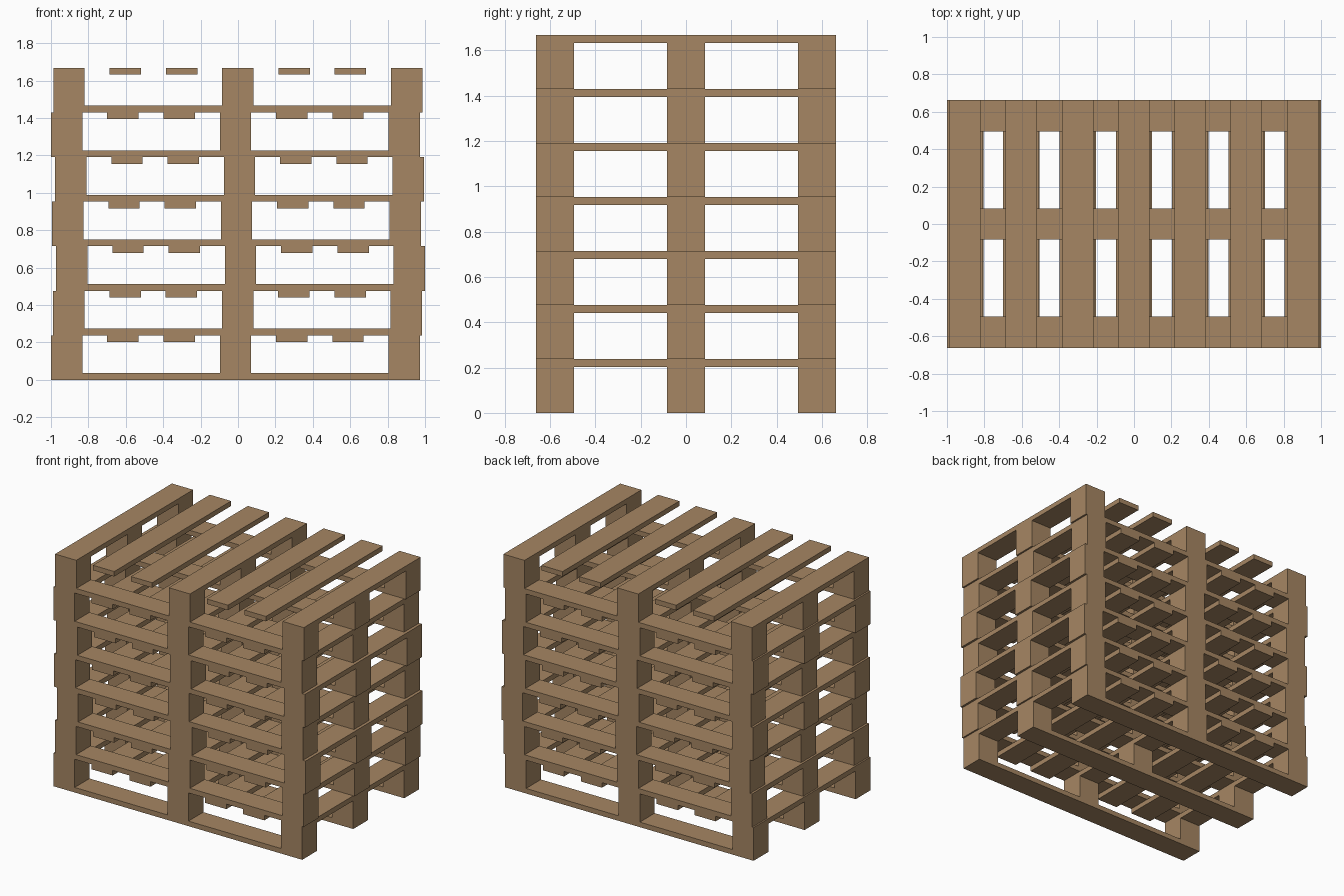
import bpy, bmesh, math

if "Cube" in bpy.data.objects:
    bpy.data.objects.remove(bpy.data.objects["Cube"])

LAYER_H = 0.2383     # height of one pallet
BOARD_T = 0.036      # plank thickness
BOARD_W = 0.168      # plank and block width
HALF_X, HALF_Y = 0.9865, 0.662
SHIFTS = [-0.0135, -0.002, 0.0135, -0.008, 0.008, -0.0135, -0.001]

wood = bpy.data.materials.new("wood")
wood.diffuse_color = (0.38, 0.24, 0.125, 1)
wood.use_nodes = True
wood.node_tree.nodes["Principled BSDF"].inputs["Base Color"].default_value = wood.diffuse_color


def cuts(half, count):
    """Edges of `count` evenly spaced planks spanning -half..half."""
    step = (2 * half - BOARD_W) / (count - 1)
    return [-half + n * step + e for n in range(count) for e in (0, BOARD_W)]


XS = cuts(HALF_X, 7)
YS = cuts(HALF_Y, 3)
ZS = [0, BOARD_T, LAYER_H - BOARD_T, LAYER_H]


def solid(i, j, k):
    if not (0 <= i < len(XS) - 1 and 0 <= j < len(YS) - 1):
        return False
    if k == 0:                                # three bottom runners along x
        return j % 2 == 0
    if k == 1:                                # nine spacer blocks
        return i % 6 == 0 and j % 2 == 0
    return k == 2 and i % 2 == 0              # seven deck boards along y


def pallet_mesh():
    """One joined pallet: outer skin of all runners, blocks and boards."""
    bm = bmesh.new()
    axes = (XS, YS, ZS)
    for i in range(len(XS) - 1):
        for j in range(len(YS) - 1):
            for k in range(3):
                if not solid(i, j, k):
                    continue
                cell = (i, j, k)
                for a in range(3):
                    for side in (0, 1):
                        near = list(cell)
                        near[a] += 2 * side - 1
                        if solid(*near):
                            continue
                        b, c = (a + 1) % 3, (a + 2) % 3
                        quad = []
                        for u, v in ((0, 0), (1, 0), (1, 1), (0, 1)):
                            p = [0, 0, 0]
                            p[a] = axes[a][cell[a] + side]
                            p[b] = axes[b][cell[b] + u]
                            p[c] = axes[c][cell[c] + v]
                            quad.append(bm.verts.new(p))
                        bm.faces.new(quad if side else quad[::-1])
    bmesh.ops.remove_doubles(bm, verts=bm.verts, dist=1e-4)
    bmesh.ops.dissolve_limit(bm, angle_limit=math.radians(1),
                             verts=bm.verts, edges=bm.edges)
    me = bpy.data.meshes.new("pallet")
    bm.to_mesh(me)
    bm.free()
    me.materials.append(wood)
    return me


# Stack of seven pallets, each nudged slightly sideways
mesh = pallet_mesh()
for n, dx in enumerate(SHIFTS):
    ob = bpy.data.objects.new(f"pallet_{n + 1}", mesh)
    ob.location = (dx, 0, n * LAYER_H)
    bpy.context.collection.objects.link(ob)
